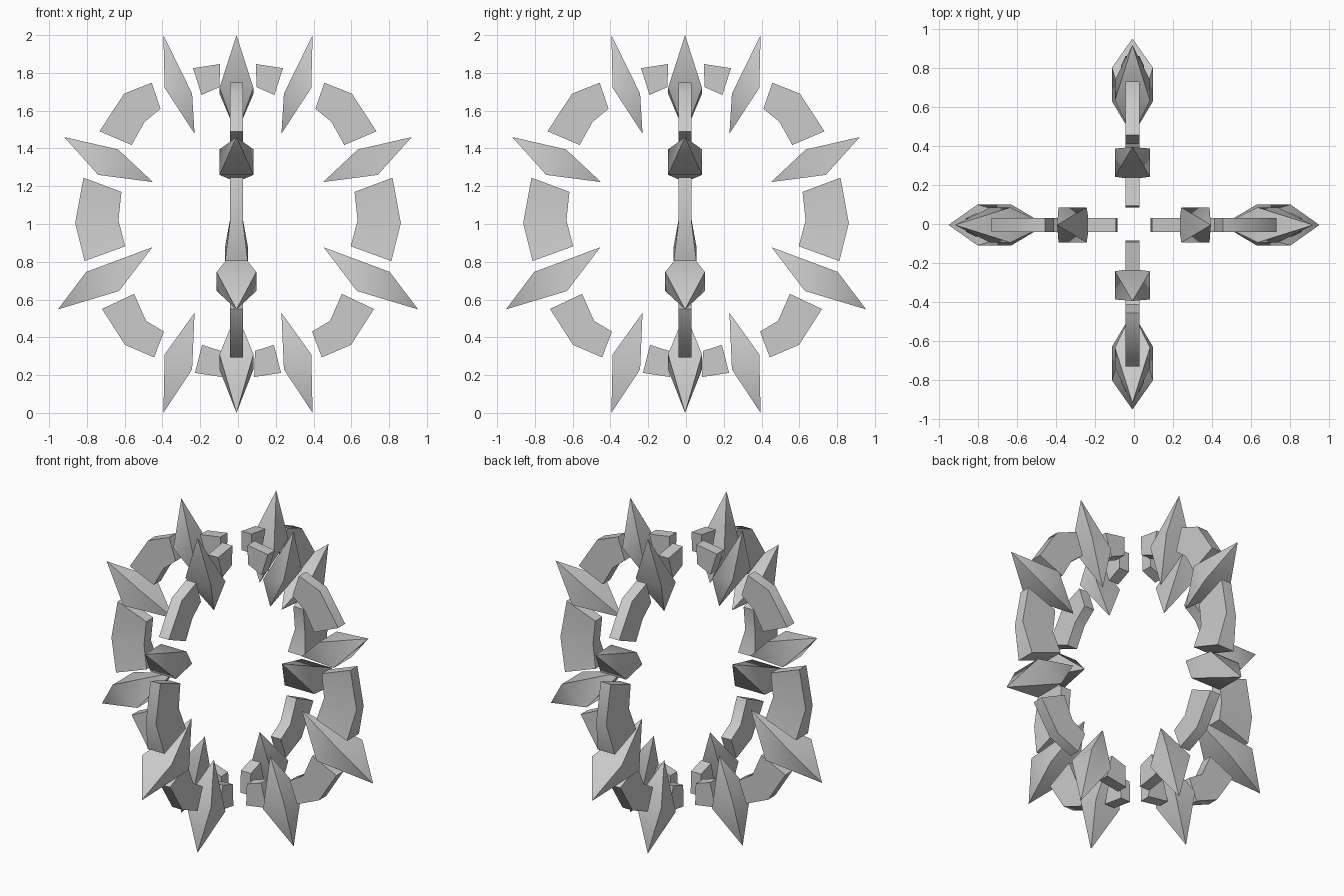
import bpy, bmesh, math
from mathutils import Matrix

if "Cube" in bpy.data.objects:
    bpy.data.objects.remove(bpy.data.objects["Cube"])

def make(name, verts, faces, turn):
    """Mesh object turned about z so that one arm serves four directions."""
    shift = (0, -0.005, 0) if turn % 2 == 0 else (-0.008, 0, 0)
    me = bpy.data.meshes.new(name)
    me.from_pydata(verts, [], faces)
    me.transform(Matrix.Translation(shift) @ Matrix.Rotation(turn * math.pi / 2, 4, 'Z'))
    bm = bmesh.new()
    bm.from_mesh(me)
    bmesh.ops.recalc_face_normals(bm, faces=bm.faces)
    bm.to_mesh(me)
    bm.free()
    ob = bpy.data.objects.new(name, me)
    bpy.context.collection.objects.link(ob)
    bpy.context.view_layer.objects.active = ob
    ob.select_set(True)
    bpy.ops.object.shade_smooth_by_angle(angle=math.radians(50))
    ob.select_set(False)

def spike(name, tip, k1, tail, k2, w, turn):
    """Double pyramid on a slanted four-cornered belt."""
    v = [(tip[0], 0, tip[1]), (tail[0], 0, tail[1])]
    v += [(k[0], s * w, k[1]) for k, s in ((k1, 1), (k1, -1), (k2, -1), (k2, 1))]
    f = []
    for i in range(4):
        a, b = 2 + i, 2 + (i + 1) % 4
        f += [(0, a, b), (1, b, a)]
    make(name, v, f, turn)

def band(name, stations, turn):
    """Bent bar; each station is (outer r, outer z, inner r, inner z, half width)."""
    v, f = [], []
    for ro, zo, ri, zi, w in stations:
        v += [(ro, w, zo), (ro, -w, zo), (ri, -w, zi), (ri, w, zi)]
    n = len(stations)
    for s in range(n - 1):
        for i in range(4):
            j = (i + 1) % 4
            f.append((4*s + i, 4*s + j, 4*s + 4 + j, 4*s + 4 + i))
    f += [(3, 2, 1, 0), tuple(range(4*n - 4, 4*n))]
    make(name, v, f, turn)

T = 0.035
SPIKES = {  # tip, kink, inner end, kink, half width
    "top_spike": ((.395, 2.0), (.388, 1.72), (.23, 1.478), (.243, 1.69), .09),
    "upper_spike": ((.92, 1.46), (.74, 1.26), (.45, 1.222), (.635, 1.395), .09),
    "lower_spike": ((.953, .548), (.804, .746), (.453, .877), (.63, .645), .105),
    "bottom_spike": ((.395, 0), (.388, .31), (.23, .53), (.243, .23), .09),
}
BANDS = {
    "top_band": [(.095, 1.847, .098, 1.725, T), (.238, 1.825, .193, 1.683, T)],
    "upper_band": [(.457, 1.748, .41, 1.61, T), (.603, 1.69, .495, 1.54, T),
                   (.733, 1.491, .563, 1.418, T)],
    "middle_band": [(.818, 1.245, .617, 1.17, T), (.862, 1.005, .633, 1.02, T),
                    (.812, .804, .597, .882, .06)],
    "lower_band": [(.72, .55, .55, .63, T), (.598, .36, .487, .487, T),
                   (.444, .294, .392, .43, T)],
    "bottom_band": [(.228, .212, .19, .36, T), (.085, .19, .09, .328, T)],
}
# four identical arms around the vertical axis
for turn in range(4):
    for name, p in SPIKES.items():
        spike(f"{name}_{turn + 1}", *p, turn)
    for name, st in BANDS.items():
        band(f"{name}_{turn + 1}", st, turn)
